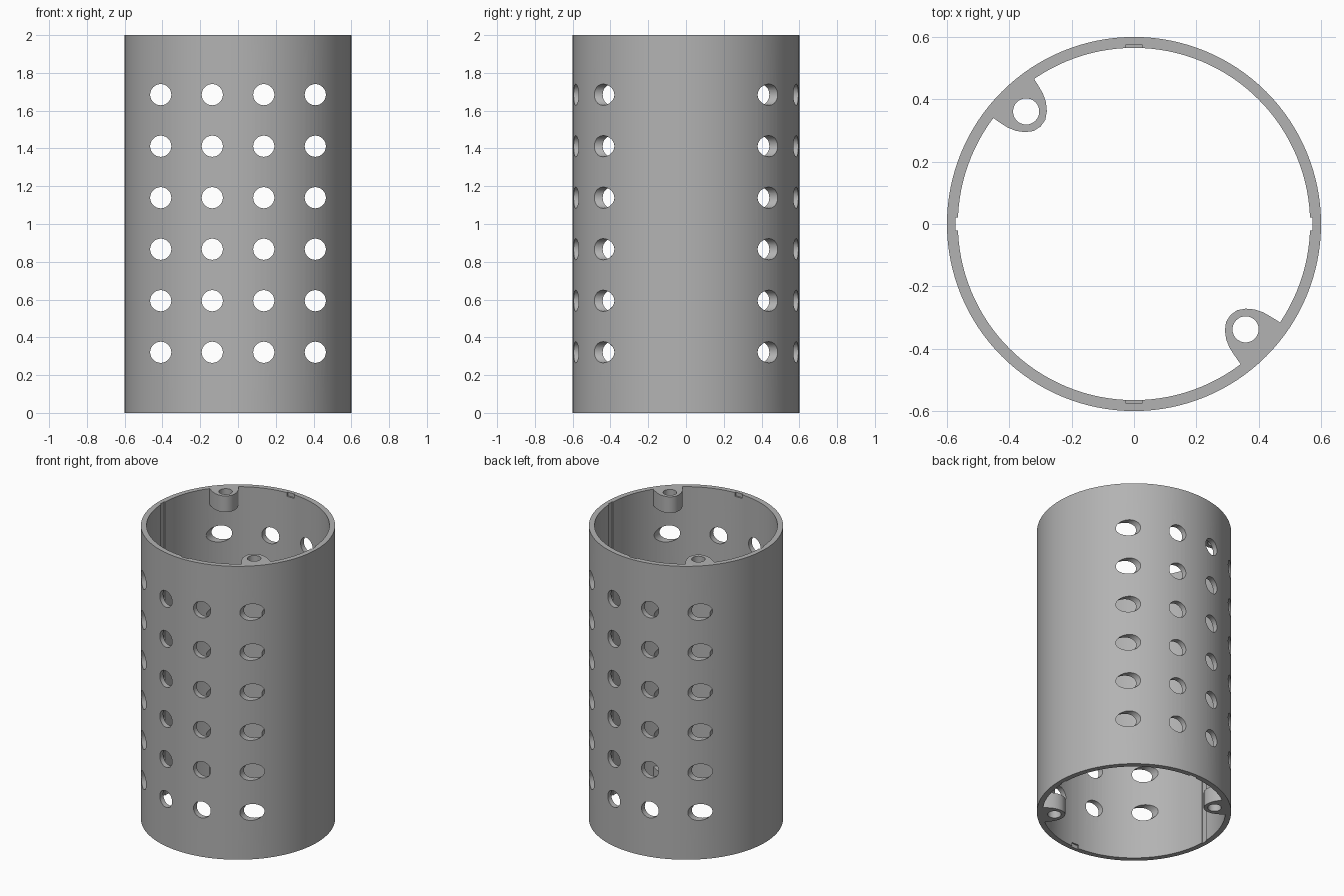
import bpy, bmesh, math
from mathutils import Matrix, Vector

if "Cube" in bpy.data.objects:
    bpy.data.objects.remove(bpy.data.objects["Cube"])

R_OUT, R_IN, H = 0.6, 0.565, 2.0
BOSSES = [(-0.346, 0.361), (0.358, -0.338)]

grey = bpy.data.materials.new("plain grey")
grey.diffuse_color = (0.45, 0.45, 0.45, 1)
grey.use_nodes = True
grey.node_tree.nodes["Principled BSDF"].inputs["Base Color"].default_value = grey.diffuse_color


def to_object(name, bm):
    bmesh.ops.recalc_face_normals(bm, faces=bm.faces)
    mesh = bpy.data.meshes.new(name)
    bm.to_mesh(mesh)
    bm.free()
    mesh.materials.append(grey)
    ob = bpy.data.objects.new(name, mesh)
    bpy.context.collection.objects.link(ob)
    return ob


def prism(bm, pts, z0, z1):
    lo = [bm.verts.new((x, y, z0)) for x, y in pts]
    hi = [bm.verts.new((x, y, z1)) for x, y in pts]
    n = len(pts)
    bm.faces.new(lo[::-1])
    bm.faces.new(hi)
    for i in range(n):
        bm.faces.new((lo[i], lo[(i + 1) % n], hi[(i + 1) % n], hi[i]))


def circle(r, n, cx=0, cy=0):
    return [(cx + r * math.cos(2 * math.pi * i / n),
             cy + r * math.sin(2 * math.pi * i / n)) for i in range(n)]


def box(bm, x, y, z, sx, sy, sz):
    bmesh.ops.create_cube(bm, size=1, matrix=Matrix.Translation((x, y, z))
                          @ Matrix.Diagonal((sx, sy, sz, 1)))


def boolean(target, tool, op):
    mod = target.modifiers.new(op.lower(), 'BOOLEAN')
    mod.operation, mod.solver, mod.object = op, 'EXACT', tool
    bpy.context.view_layer.objects.active = target
    bpy.ops.object.modifier_apply(modifier=mod.name)
    bpy.data.objects.remove(tool)


# tube wall
bm = bmesh.new()
rings = [[bm.verts.new((x, y, z)) for x, y in circle(r, 128)]
         for r, z in ((R_OUT, 0), (R_OUT, H), (R_IN, H), (R_IN, 0))]
for k in range(4):
    a, b = rings[k], rings[(k + 1) % 4]
    for i in range(128):
        j = (i + 1) % 128
        bm.faces.new((a[i], a[j], b[j], b[i]))
tube = to_object("perforated_tube", bm)

# screw bosses at both ends, flaring into the wall
half = [(-0.062, 0.026), (-0.045, 0.049), (-0.022, 0.067), (0.005, 0.079),
        (0.035, 0.086), (0.06, 0.091), (0.08, 0.093)]
shape = [(-0.067, 0)] + half + [(u, -v) for u, v in reversed(half)]
bm = bmesh.new()
for cx, cy in BOSSES:
    d = Vector((cx, cy)).normalized()
    pts = [(cx + u * d.x - v * d.y, cy + u * d.y + v * d.x) for u, v in shape]
    for z in (0, H - 0.11):
        prism(bm, pts, z, z + 0.11)
boolean(tube, to_object("screw_bosses", bm), 'UNION')

# screw holes, long side grooves and short end notches
bm = bmesh.new()
for cx, cy in BOSSES:
    prism(bm, circle(0.042, 32, cx, cy), -0.1, H + 0.1)
for s in (-1, 1):
    box(bm, s * 0.557, 0, H / 2, 0.03, 0.042, H + 0.2)
    for z in (0, H):
        box(bm, 0, s * 0.56, z, 0.054, 0.03, 0.05)
boolean(tube, to_object("end_cutters", bm), 'DIFFERENCE')

# grid of round holes drilled front to back
bm = bmesh.new()
for i in range(4):
    for k in range(6):
        m = Matrix.Translation((-0.409 + 0.2727 * i, 0, 0.321 + 0.2727 * k)) \
            @ Matrix.Rotation(math.pi / 2, 4, 'X')
        bmesh.ops.create_cone(bm, cap_ends=True, segments=40, radius1=0.056,
                              radius2=0.056, depth=1.6, matrix=m)
boolean(tube, to_object("hole_cutters", bm), 'DIFFERENCE')

bpy.ops.object.select_all(action='DESELECT')
tube.select_set(True)
bpy.context.view_layer.objects.active = tube
bpy.ops.object.shade_smooth_by_angle(angle=math.radians(30))
